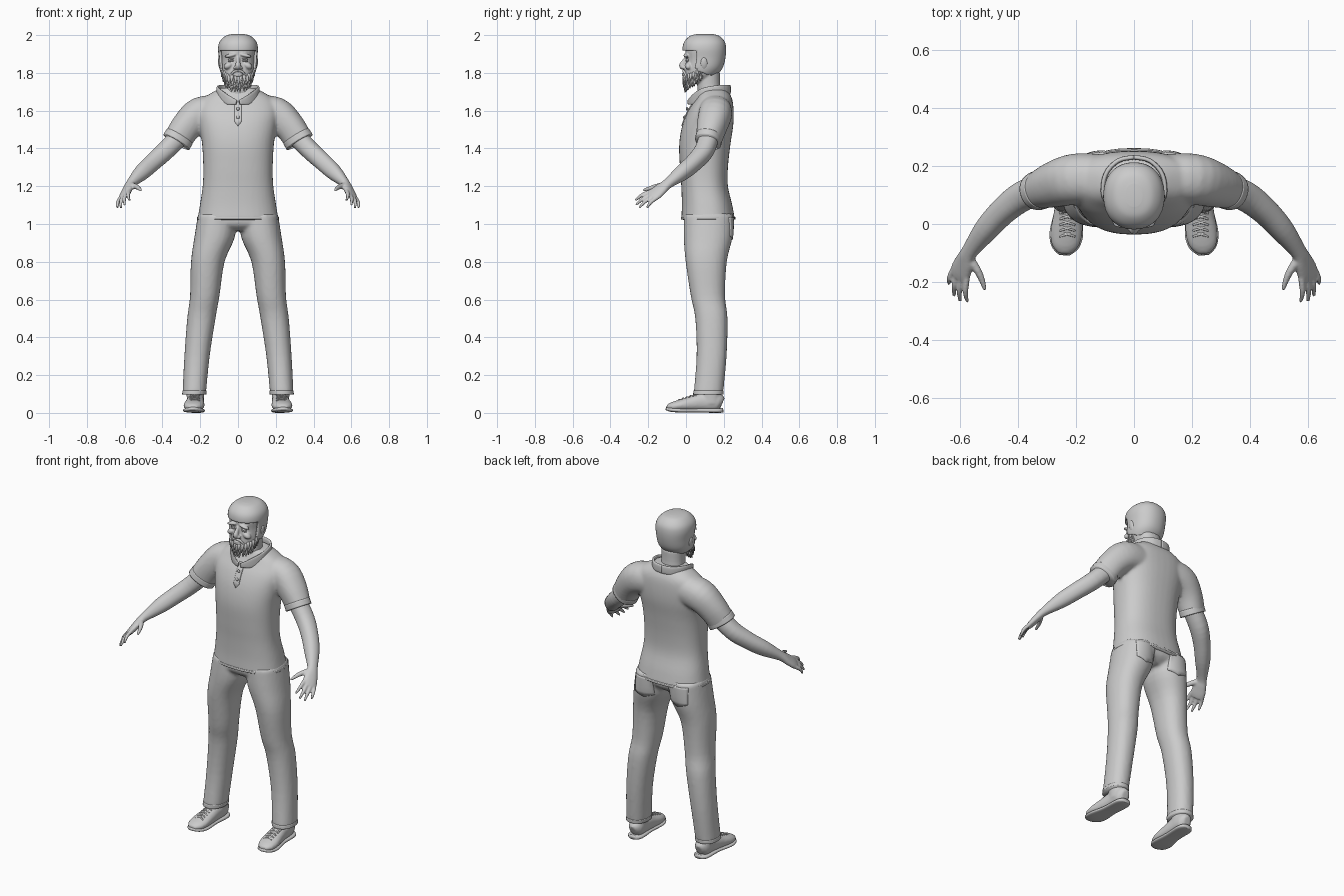
import bpy, bmesh, math, random
from mathutils import Vector, Matrix

random.seed(4)
if "Cube" in bpy.data.objects:
    bpy.data.objects.remove(bpy.data.objects["Cube"])

GREY = (0.6, 0.6, 0.6, 1)
grey = bpy.data.materials.new("plain_grey")
grey.use_nodes = True
grey.diffuse_color = GREY
grey.node_tree.nodes["Principled BSDF"].inputs["Base Color"].default_value = GREY


def spline(points, steps):
    """Catmull-Rom interpolation of tuples."""
    pts = [points[0], *points, points[-1]]
    out = []
    for i in range(len(points) - 1):
        for s in range(steps):
            t = s / steps
            out.append([0.5 * (2 * b + (c - a) * t + (2 * a - 5 * b + 4 * c - d) * t ** 2
                               + (3 * b - a - 3 * c + d) * t ** 3)
                        for a, b, c, d in zip(*pts[i:i + 4])])
    return out + [list(points[-1])]


def loft(bm, stations, side=(1, 0, 0), upright=False, power=2.2, segs=28, steps=4):
    """Skin superellipse rings given as x, y, z, side radius, other radius."""
    rows = spline(stations, steps)
    centres = [Vector(r[:3]) for r in rows]
    rings = []
    for i, r in enumerate(rows):
        t = centres[min(i + 1, len(rows) - 1)] - centres[max(i - 1, 0)]
        t = Vector((0, 0, 1)) if upright else t.normalized()
        u = Vector(side)
        u = (u - t * u.dot(t)).normalized()
        v = t.cross(u)
        ring = []
        for k in range(segs):
            a = math.tau * k / segs
            c, s = math.cos(a), math.sin(a)
            c = math.copysign(abs(c) ** (2 / power), c)
            s = math.copysign(abs(s) ** (2 / power), s)
            ring.append(bm.verts.new(centres[i] + u * c * r[3] + v * s * r[4]))
        rings.append(ring)
    for lo, hi in zip(rings, rings[1:]):
        for k in range(segs):
            n = (k + 1) % segs
            bm.faces.new((lo[k], lo[n], hi[n], hi[k]))
    bm.faces.new(rings[0][::-1])
    bm.faces.new(rings[-1])


def column(bm, rows, **options):
    """Upright loft from z, centre x, half width, front y, back y."""
    loft(bm, [(x, (f + b) / 2, z, w, (b - f) / 2) for z, x, w, f, b in rows],
         upright=True, **options)


def ball(bm, centre, radii, tilt=0):
    m = Matrix.Translation(centre) @ Matrix.Rotation(tilt, 4, 'Y') @ Matrix.Diagonal((*radii, 1))
    bmesh.ops.create_uvsphere(bm, u_segments=16, v_segments=10, radius=1, matrix=m)


def finish(bm, name, mirror=False, voxel=0, smooth=0, thick=0, target=None):
    bmesh.ops.recalc_face_normals(bm, faces=bm.faces)
    mesh = bpy.data.meshes.new(name)
    bm.to_mesh(mesh)
    bm.free()
    mesh.materials.append(grey)
    mesh.shade_smooth()
    obj = bpy.data.objects.new(name, mesh)
    bpy.context.collection.objects.link(obj)
    if target:
        m = obj.modifiers.new("wrap", 'SHRINKWRAP')
        m.target, m.wrap_method = target, 'PROJECT'
        m.use_project_y = m.use_negative_direction = m.use_positive_direction = True
        m.project_limit = 0.1
    if mirror:
        obj.modifiers.new("mirror", 'MIRROR').use_mirror_merge = False
    if voxel:
        m = obj.modifiers.new("blend", 'REMESH')
        m.mode, m.voxel_size, m.use_smooth_shade = 'VOXEL', voxel, True
    if smooth:
        m = obj.modifiers.new("soften", 'SMOOTH')
        m.factor, m.iterations = 0.5, smooth
    if thick:
        m = obj.modifiers.new("thickness", 'SOLIDIFY')
        m.thickness, m.offset = thick, 0
    return obj


def patch(name, target, centre, width, height, mirror=False, round_shape=False):
    """Thin plate wrapped on to the front or back of a garment."""
    bm = bmesh.new()
    m = Matrix.Translation(centre) @ Matrix.Rotation(math.pi / 2, 4, 'X') \
        @ Matrix.Diagonal((width, height, 1, 1))
    if round_shape:
        bmesh.ops.create_circle(bm, cap_ends=True, segments=12, radius=0.5, matrix=m)
    else:
        bmesh.ops.create_grid(bm, x_segments=10, y_segments=10, size=0.5, matrix=m)
        for v in bm.verts:  # lower edge tapers to a point
            v.co.z -= 0.2 * height * (1 - 2 * abs(v.co.x - centre[0]) / width) \
                * (v.co.z < centre[2] - 0.45 * height)
    return finish(bm, name, mirror=mirror, thick=0.009, target=target)


# Shirt: body and both sleeves blended together
bm = bmesh.new()
column(bm, [(1.02, 0, .215, -.025, .26), (1.1, 0, .202, -.022, .245),
            (1.2, 0, .187, -.025, .222), (1.3, 0, .184, -.032, .222),
            (1.42, 0, .19, -.036, .235), (1.52, 0, .205, -.02, .25),
            (1.6, 0, .215, .012, .252), (1.66, 0, .19, .05, .245),
            (1.7, 0, .13, .068, .225), (1.72, 0, .09, .075, .205)], power=2.4, segs=40)
sleeve = [(.1, .155, 1.595, .085, .085), (.2, .155, 1.582, .09, .088),
          (.27, .138, 1.52, .081, .08), (.325, .118, 1.437, .076, .064)]
for s in (1, -1):
    loft(bm, [(s * x, *rest) for x, *rest in sleeve], side=(0, 0, 1))
shirt = finish(bm, "shirt", voxel=.009, smooth=5)

# Sleeve cuffs and shirt hem
bm = bmesh.new()
loft(bm, [(.309, .123, 1.463, .079, .068), (.326, .117, 1.434, .08, .068)], side=(0, 0, 1))
finish(bm, "sleeve_cuffs", mirror=True)
bm = bmesh.new()
column(bm, [(1.025, 0, .217, -.027, .262), (1.038, 0, .216, -.026, .261)], power=2.4, segs=40)
finish(bm, "shirt_hem")

# Collar with open front and pointed flaps
bm = bmesh.new()
loft(bm, [(.008, .012, 1.645, .012, .005), (.06, .04, 1.66, .026, .006),
          (.105, .095, 1.695, .026, .007), (.098, .17, 1.71, .025, .008),
          (.055, .218, 1.712, .025, .008), (0, .23, 1.712, .025, .008)], side=(0, 0, 1), power=3)
finish(bm, "collar", mirror=True)

# Button placket and buttons
patch("placket", shirt, (0, -.02, 1.595), .035, .11)
for i, z in enumerate((1.61, 1.565)):
    bm = bmesh.new()
    ball(bm, (0, .006 if i == 0 else -.009, z), (.009, .006, .009))
    finish(bm, "button_%d" % (i + 1))

# Trousers
bm = bmesh.new()
leg = [(.1, .232, .062, .04, .196), (.3, .217, .067, .056, .215),
       (.5, .194, .075, .049, .22), (.62, .176, .078, .025, .207),
       (.8, .16, .089, -.002, .216), (.93, .124, .107, -.012, .246), (1.05, .11, .102, -.01, .25)]
for s in (1, -1):
    column(bm, [(z, s * x, w, f, b) for z, x, w, f, b in leg])
column(bm, [(.965, 0, .1, .03, .2), (1.0, 0, .21, -.008, .24), (1.06, 0, .208, -.01, .25)])
trousers = finish(bm, "trousers", voxel=.01, smooth=4)
patch("back_pockets", trousers, (.115, .25, .985), .12, .1, mirror=True)

# Trouser hems and outer side seams
bm = bmesh.new()
column(bm, [(.098, .232, .064, .038, .198), (.118, .23, .064, .039, .199)])
finish(bm, "trouser_hems", mirror=True)

# Shoes: upper, sole and laces
bm = bmesh.new()
loft(bm, [(.222, .192, .05, .022, .03), (.222, .165, .058, .042, .048),
          (.224, .09, .058, .045, .05), (.228, .03, .049, .05, .041),
          (.233, -.03, .04, .055, .031), (.238, -.075, .033, .046, .023),
          (.24, -.102, .029, .022, .012)], side=(1, 0, 0))
column(bm, [(.05, .224, .046, .08, .185), (.13, .228, .046, .075, .18)])
finish(bm, "shoes", mirror=True, voxel=.007, smooth=3)
bm = bmesh.new()
loft(bm, [(.222, .197, .014, .026, .012), (.222, .165, .012, .046, .012),
          (.226, .06, .013, .046, .011), (.233, -.03, .013, .058, .011),
          (.238, -.08, .017, .047, .011), (.24, -.106, .023, .02, .008)], power=3)
finish(bm, "shoe_soles", mirror=True)
bm = bmesh.new()
for i in range(5):
    y, z = .045 - i * .02, .094 - i * .0065
    for s in (1, -1):
        loft(bm, [(.23 - .026, y + s * .008, z - .006, .004, .004), (.23, y, z + .003, .004, .004),
                  (.23 + .026, y - s * .008, z - .006, .004, .004)], side=(0, 0, 1), segs=8)
finish(bm, "shoe_laces", mirror=True)

# Arms with hands
bm = bmesh.new()
across = Vector((.055, .03, -.045)).normalized()
loft(bm, [(.29, .13, 1.485, .052, .052), (.38, .098, 1.392, .052, .05),
          (.45, .045, 1.328, .046, .047), (.51, -.02, 1.272, .041, .042),
          (.567, -.095, 1.215, .029, .024), (.583, -.13, 1.187, .037, .021),
          (.598, -.165, 1.158, .042, .018), (.605, -.185, 1.143, .036, .014)], side=across)
tips = [(.575, -.268, 1.125), (.6, -.266, 1.1), (.62, -.248, 1.086), (.638, -.207, 1.084)]
for i, tip in enumerate(tips):
    base = Vector((.598, -.165, 1.158)) + across * (i - 1.5) * .021
    tip = Vector(tip)
    mid = base.lerp(tip, .55) + Vector((.006, -.004, .006))
    loft(bm, [(*base, .011, .011), (*mid, .01, .01), (*tip, .006, .006)], side=across, segs=12)
loft(bm, [(.572, -.115, 1.205, .018, .018), (.54, -.16, 1.198, .014, .013),
          (.524, -.195, 1.188, .011, .01), (.514, -.228, 1.178, .007, .006)], side=across, segs=12)
finish(bm, "arms_and_hands", mirror=True, voxel=.005, smooth=3)

# Head, neck and facial features
skull = [(1.742, 0, .035, .0, .09), (1.755, 0, .058, -.006, .12), (1.785, 0, .076, -.008, .155),
         (1.82, 0, .086, -.005, .182), (1.87, 0, .089, .0, .196), (1.92, 0, .093, -.004, .2),
         (1.955, 0, .084, .006, .192), (1.982, 0, .056, .035, .165), (1.991, 0, .02, .07, .13)]
bm = bmesh.new()
column(bm, skull)
column(bm, [(1.66, 0, .08, .07, .2), (1.72, 0, .066, .06, .183), (1.8, 0, .066, .06, .18)])
loft(bm, [(0, .005, 1.885, .01, .01), (0, -.008, 1.862, .01, .013),
          (0, -.02, 1.838, .015, .017), (0, -.012, 1.822, .012, .01)])
for s in (1, -1):
    ball(bm, (s * .04, .0, 1.892), (.034, .014, .009), s * .2)
    ball(bm, (s * .052, .012, 1.838), (.026, .02, .017), s * .5)
    ball(bm, (s * .015, -.012, 1.828), (.01, .012, .009))
    ball(bm, (s * .095, .095, 1.85), (.011, .02, .034), s * .15)
for z in (1.798, 1.786):
    ball(bm, (0, -.01, z), (.026, .012, .006))
finish(bm, "head", voxel=.0045, smooth=3)
bm = bmesh.new()
for s in (1, -1):
    for dz in (.0055, -.0055):  # upper and lower eyelids
        ball(bm, (s * .036, .006, 1.868 + dz), (.017, .01, .0035), s * .12)
    ball(bm, (s * .036, .009, 1.868), (.014, .01, .008))
finish(bm, "eyes")

# Short hair: larger copy of the skull, trimmed along the hairline
bm = bmesh.new()
column(bm, [(z + .009, x, w + .007, f - .009, b + .007) for z, x, w, f, b in skull], segs=48, steps=8)
doomed = []
for f in bm.faces:
    c = f.calc_center_median()
    if c.z < (1.915 if c.y < .05 else 1.79 + .3 * max(0, .12 - c.y)):
        doomed.append(f)
bmesh.ops.delete(bm, geom=doomed, context='FACES')
finish(bm, "hair", thick=.012, smooth=4)

# Beard and moustache: rows of pointed tufts along the jaw
bm = bmesh.new()
for level in range(4):
    for i in range(-9, 10):
        a = math.radians(i * 11 + random.uniform(-4, 4))
        edge = abs(i) / 9
        z = 1.776 + .05 * edge ** 2 - level * (.014 - .002 * edge) + random.uniform(-.004, .004)
        shrink = 1 - .05 * level
        out = Vector((math.sin(a), -math.cos(a), 0))
        p = Vector((out.x * .079 * shrink, .074 + out.y * .083 * shrink, z))
        tip = p + out * .009 + Vector((0, 0, -.036 + .012 * edge))
        loft(bm, [(*(p - out * .008 + Vector((0, 0, .008))), .006, .006), (*p, .011, .009),
                  (*tip, .002, .002)], segs=8, steps=3)
for s in (1, -1):
    loft(bm, [(0, -.014, 1.811, .006, .006), (s * .022, -.011, 1.807, .007, .007),
              (s * .042, .004, 1.78, .005, .005)], side=(0, 0, 1), segs=10)
finish(bm, "beard")
